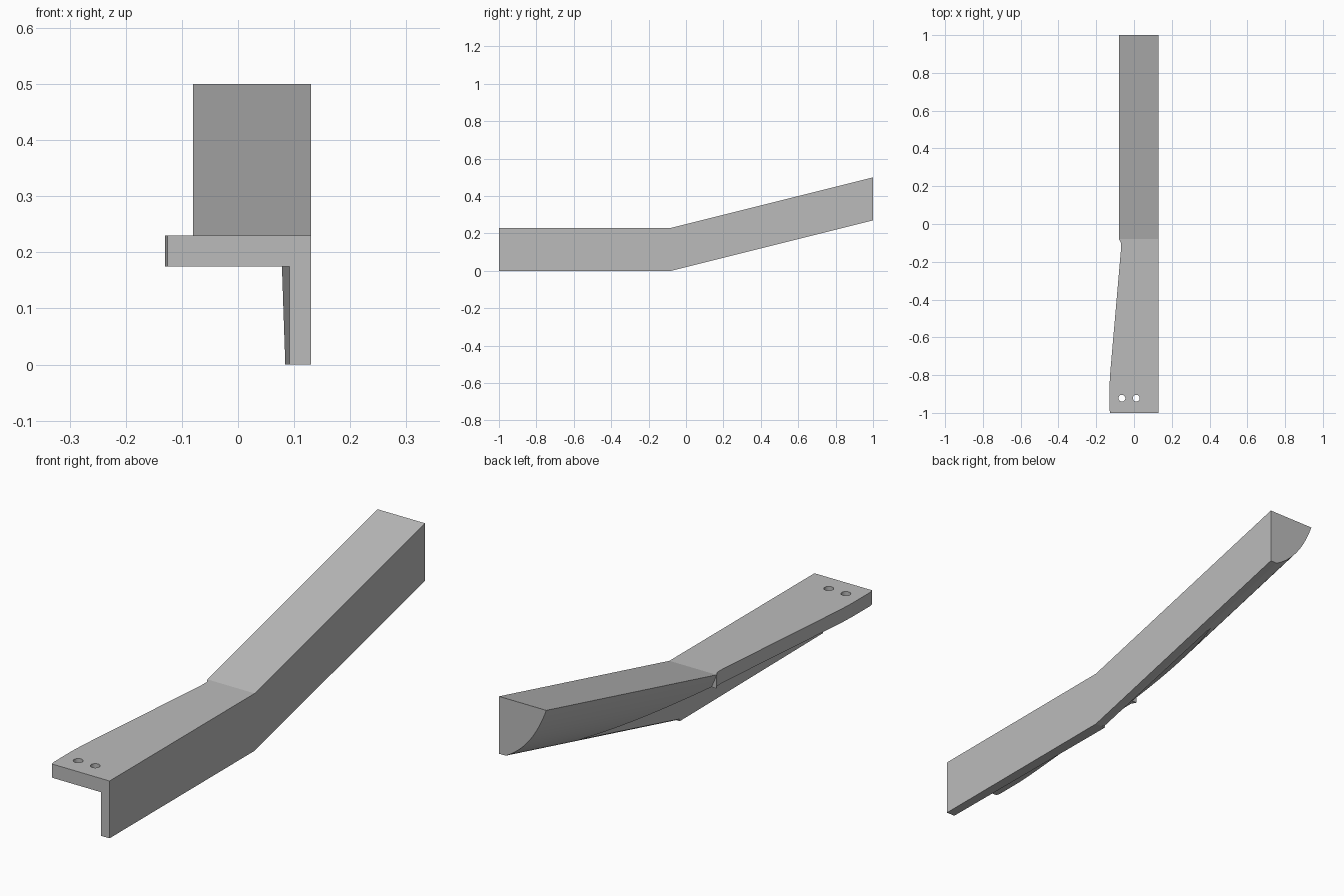
import bpy, bmesh, math
from mathutils import Vector

cube = bpy.data.objects.get("Cube")
if cube:
    bpy.data.objects.remove(cube, do_unlink=True)

mat = bpy.data.materials.new("neutral grey")
mat.use_nodes = True
grey = (0.5, 0.5, 0.5, 1)
mat.diffuse_color = grey
mat.node_tree.nodes["Principled BSDF"].inputs["Base Color"].default_value = grey

HEIGHT = 0.23          # depth of the arm
SHELF = 0.175          # underside of the mounting plate
OUTER = 0.13           # flat side wall
BEND = -0.08           # where the arm starts to rise
RISE = 0.27


def loft(name, start, end):
    """Closed solid between two matching rings of points."""
    bm = bmesh.new()
    a = [bm.verts.new(p) for p in start]
    b = [bm.verts.new(p) for p in end]
    bm.faces.new(a)
    bm.faces.new(b)
    for i in range(len(a)):
        j = (i + 1) % len(a)
        bm.faces.new((a[i], a[j], b[j], b[i]))
    bmesh.ops.recalc_face_normals(bm, faces=bm.faces[:])
    mesh = bpy.data.meshes.new(name)
    bm.to_mesh(mesh)
    bm.free()
    mesh.materials.append(mat)
    obj = bpy.data.objects.new(name, mesh)
    bpy.context.collection.objects.link(obj)
    return obj


def prism(name, outline, low, high):
    return loft(name, [(x, y, low) for x, y in outline],
                [(x, y, high) for x, y in outline])


def activate(obj):
    bpy.ops.object.select_all(action='DESELECT')
    obj.select_set(True)
    bpy.context.view_layer.objects.active = obj


def cut(obj, cutter):
    cutter.hide_render = True
    activate(obj)
    mod = obj.modifiers.new("cut", 'BOOLEAN')
    mod.operation = 'DIFFERENCE'
    mod.solver = 'EXACT'
    mod.object = cutter
    bpy.ops.object.modifier_apply(modifier=mod.name)


# Front bracket blank: tapered plate outline at full depth
front = prism("front_bracket", [
    (OUTER, -1), (-0.126, -1), (-0.13, -0.985), (-0.13, -0.87),
    (-0.127, -0.8), (-0.069, -0.135), (-0.069, -0.1), (-0.08, BEND),
    (OUTER, BEND)], 0, HEIGHT)

# Rear arm: rounded underside, rising backwards
top, control, low = Vector((-0.08, 0)), Vector((-0.019, -0.1675)), Vector((0.1, -HEIGHT))
STEPS = 20
section = [Vector((OUTER, 0))]
for i in range(STEPS + 1):
    t = i / STEPS
    section.append(top * (1 - t) ** 2 + control * 2 * t * (1 - t) + low * t * t)
section.append(Vector((OUTER, -HEIGHT)))
rear = loft("rear_arm",
            [(p.x, BEND, HEIGHT + p.y) for p in section],
            [(p.x, 1, HEIGHT + RISE + p.y) for p in section])

# Level pocket under the plate, its side wall slightly tapered
pocket = prism("pocket_cutter", [
    (-0.5, -1.2), (0.0937, -1.2), (0.0736, 1.1), (-0.5, 1.1)], -0.5, SHELF)
cut(front, pocket)
cut(rear, pocket)
cutters = [pocket]

# Two screw holes through the plate
for x in (-0.064, 0.012):
    ring = [(x + 0.018 * math.cos(a), -0.922 + 0.018 * math.sin(a))
            for a in (math.tau * k / 32 for k in range(32))]
    hole = prism("hole_cutter", ring, 0.1, 0.4)
    cut(front, hole)
    cutters.append(hole)

for cutter in cutters:
    bpy.data.objects.remove(cutter, do_unlink=True)

for obj in (front, rear):
    activate(obj)
    bpy.ops.object.shade_smooth_by_angle(angle=math.radians(25))
